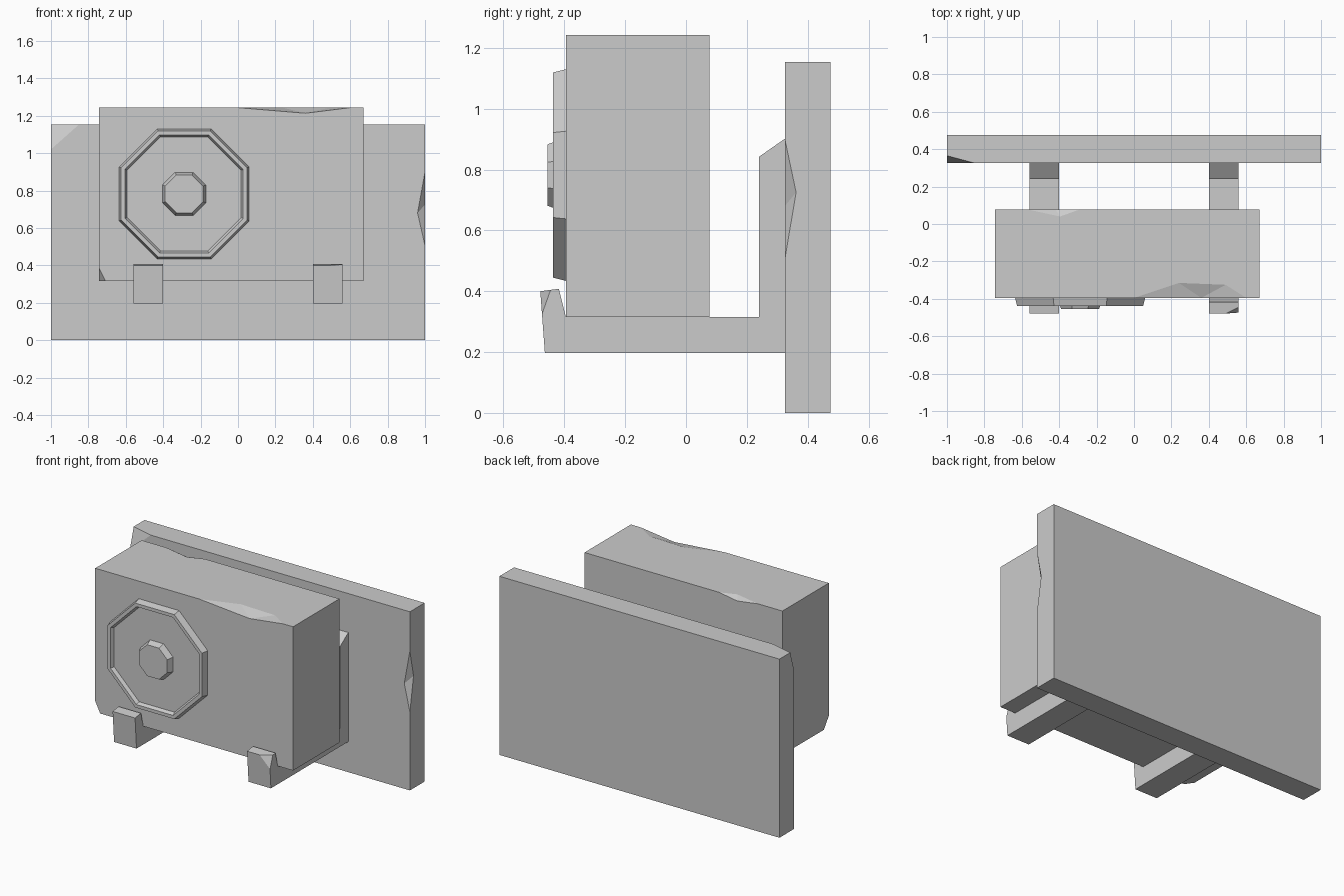
import bpy, bmesh, math
from mathutils import Vector

if "Cube" in bpy.data.objects:
    bpy.data.objects.remove(bpy.data.objects["Cube"])


def make_object(name, bm):
    bmesh.ops.recalc_face_normals(bm, faces=bm.faces[:])
    mesh = bpy.data.meshes.new(name)
    bm.to_mesh(mesh)
    bm.free()
    obj = bpy.data.objects.new(name, mesh)
    bpy.context.collection.objects.link(obj)
    return obj


def box(name, lo, hi):
    bm = bmesh.new()
    bmesh.ops.create_cube(bm, size=1)
    for v in bm.verts:
        v.co = [l + (c + 0.5) * (h - l) for c, l, h in zip(v.co, lo, hi)]
    return make_object(name, bm)


def extrude_x(name, profile, x0, x1):
    bm = bmesh.new()
    face = bm.faces.new([bm.verts.new((x0, y, z)) for y, z in profile])
    res = bmesh.ops.extrude_face_region(bm, geom=[face])
    moved = [g for g in res["geom"] if isinstance(g, bmesh.types.BMVert)]
    bmesh.ops.translate(bm, verts=moved, vec=(x1 - x0, 0, 0))
    return make_object(name, bm)


def octagon_stack(name, cx, cz, rings):
    """Eight-sided lathe around y; rings are (half width, y)."""
    bm = bmesh.new()
    loops = []
    for half, y in rings:
        r = half / math.cos(math.pi / 8)
        angles = [(i + 0.5) * math.pi / 4 for i in range(8)]
        loops.append([bm.verts.new((cx + r * math.cos(a), y, cz + r * math.sin(a)))
                      for a in angles])
    for a, b in zip(loops, loops[1:]):
        for i in range(8):
            j = (i + 1) % 8
            bm.faces.new((a[i], a[j], b[j], b[i]))
    bm.faces.new(loops[0])
    bm.faces.new(loops[-1])
    return make_object(name, bm)


def chip(target, points, outside):
    """Knock a chip off an edge: cut with the hull of the chip and an outer point."""
    bm = bmesh.new()
    for p in points + [outside]:
        bm.verts.new(p)
    bmesh.ops.convex_hull(bm, input=bm.verts[:])
    cutter = make_object(target.name + "_chip_cutter", bm)
    cutter.hide_render = True
    cutter.hide_set(True)
    cutter.display_type = 'WIRE'
    mod = target.modifiers.new("chip", 'BOOLEAN')
    mod.operation = 'DIFFERENCE'
    mod.solver = 'EXACT'
    mod.object = cutter
    bpy.context.view_layer.objects.active = target
    bpy.ops.object.modifier_apply(modifier=mod.name)
    bpy.data.objects.remove(cutter, do_unlink=True)


# Wall panel with a broken corner and a chipped edge
wall = box("wall_panel", (-1, 0.325, 0), (1, 0.475, 1.153))
chip(wall, [(-1, 0.325, 1.153), (-0.85, 0.325, 1.153), (-1, 0.325, 1.02),
            (-1, 0.365, 1.153)], (-1.1, 0.22, 1.25))
chip(wall, [(1, 0.325, 0.9), (1, 0.325, 0.505), (0.96, 0.325, 0.68),
            (1, 0.362, 0.725)], (1.1, 0.22, 0.7))

# Main housing with worn edges
X0, X1, YF, YB, Z0, Z1 = -0.743, 0.67, -0.395, 0.078, 0.315, 1.243
body = box("housing", (X0, YF, Z0), (X1, YB, Z1))
chip(body, [(0, YF, Z1), (0.24, -0.315, Z1), (0.49, -0.325, Z1), (0.6, YF, Z1),
            (0.36, YF, 1.213)], (0.34, -0.5, 1.35))
chip(body, [(-0.57, YB, Z1), (-0.395, 0.04, Z1), (-0.29, YB, Z1),
            (-0.42, YB, 1.222)], (-0.42, 0.18, 1.34))
chip(body, [(X0, YF, Z0), (-0.708, YF, Z0), (X0, -0.345, Z0), (X0, YF, 0.385)],
     (X0 - 0.1, YF - 0.1, Z0 - 0.1))

# Fan ring and hub
octagon_stack("fan_ring", -0.288, 0.782,
              [(0.348, -0.394), (0.337, -0.438), (0.316, -0.438), (0.305, -0.416)])
octagon_stack("fan_hub", -0.288, 0.782, [(0.116, -0.415), (0.101, -0.455)])

# Support brackets with a front lip and a rear upright
profile = [(0.326, 0.197), (-0.464, 0.197), (-0.479, 0.4), (-0.418, 0.408),
           (-0.395, 0.315), (0.24, 0.315), (0.24, 0.842), (0.326, 0.902)]
for side, x in (("left", -0.48), ("right", 0.48)):
    bracket = extrude_x(side + "_bracket", profile, x - 0.08, x + 0.08)
    if side == "right":
        chip(bracket, [(0.56, -0.479, 0.4), (0.49, -0.479, 0.4),
                       (0.56, -0.445, 0.4045), (0.56, -0.4735, 0.325)],
             (0.62, -0.54, 0.46))
